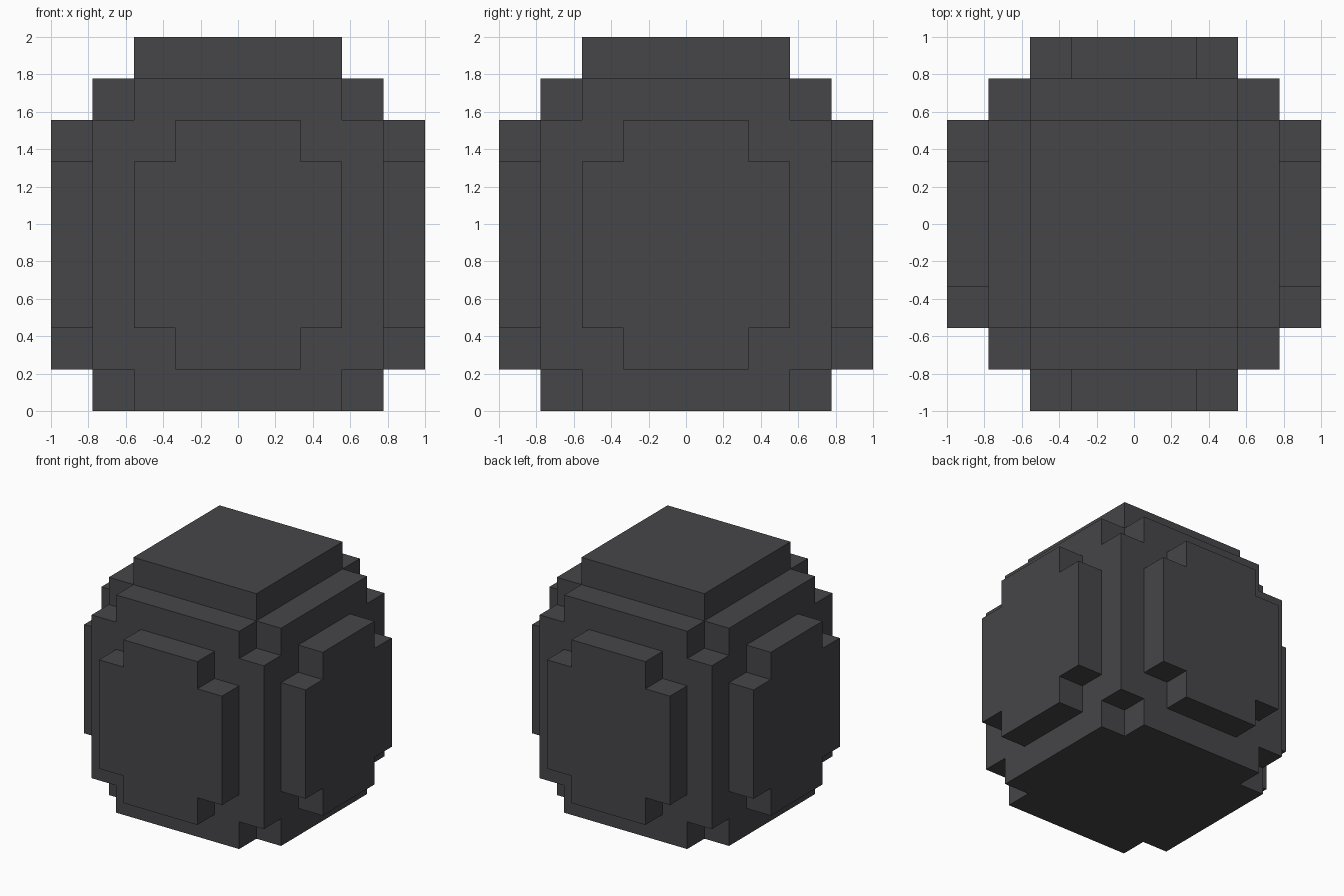
import bpy
import bmesh
import math
from itertools import product

default = bpy.data.objects.get("Cube")
if default:
    bpy.data.objects.remove(default, do_unlink=True)

N = 9                 # cells along each side
CELL = 2 / N

charcoal = bpy.data.materials.new("charcoal")
charcoal.use_nodes = True
colour = (0.061, 0.060, 0.066, 1)
charcoal.diffuse_color = colour
bsdf = charcoal.node_tree.nodes["Principled BSDF"]
bsdf.inputs["Base Color"].default_value = colour
bsdf.inputs["Roughness"].default_value = 0.9


def build_part(name, inside):
    """Skin every cell for which inside(x, y, z) holds, x and y counted from the middle."""
    half = N // 2
    cells = {c for c in product(range(-half, half + 1), range(-half, half + 1), range(N))
             if inside(*c)}
    bm = bmesh.new()
    for cell in cells:
        for axis, sign in product(range(3), (-1, 1)):
            neighbour = list(cell)
            neighbour[axis] += sign
            if tuple(neighbour) in cells:
                continue
            corners = []
            for u, v in ((-1, -1), (1, -1), (1, 1), (-1, 1)):
                offset = [0, 0, 0]
                offset[axis] = sign
                offset[(axis + 1) % 3] = u
                offset[(axis + 2) % 3] = v * sign
                p = [(c + o / 2) * CELL for c, o in zip(cell, offset)]
                p[2] += CELL / 2
                corners.append(bm.verts.new(p))
            bm.faces.new(corners)
    # Weld the cells and merge flat areas into single faces
    bmesh.ops.remove_doubles(bm, verts=bm.verts, dist=CELL / 100)
    bmesh.ops.dissolve_limit(bm, angle_limit=math.radians(1),
                             verts=bm.verts, edges=bm.edges)
    bmesh.ops.recalc_face_normals(bm, faces=bm.faces)
    mesh = bpy.data.meshes.new(name)
    bm.to_mesh(mesh)
    bm.free()
    mesh.materials.append(charcoal)
    bpy.context.collection.objects.link(bpy.data.objects.new(name, mesh))


# Main block with its eight corners notched
def body(x, y, z):
    corner = abs(x) == 3 and abs(y) == 3 and z in (0, 7)
    return abs(x) <= 3 and abs(y) <= 3 and z <= 7 and not corner


# Raised square on top
def cap(x, y, z):
    return abs(x) <= 2 and abs(y) <= 2 and z == 8


# Raised side plate outline, with its corners notched
def plate(across, z):
    return 1 <= z <= 6 and abs(across) <= (1 if z in (1, 6) else 2)


build_part("body", body)
build_part("top_cap", cap)
for side, name in ((-4, "front_panel"), (4, "back_panel")):
    build_part(name, lambda x, y, z: y == side and plate(x, z))
for side, name in ((-4, "right_panel"), (4, "left_panel")):
    build_part(name, lambda x, y, z: x == side and plate(y, z))
